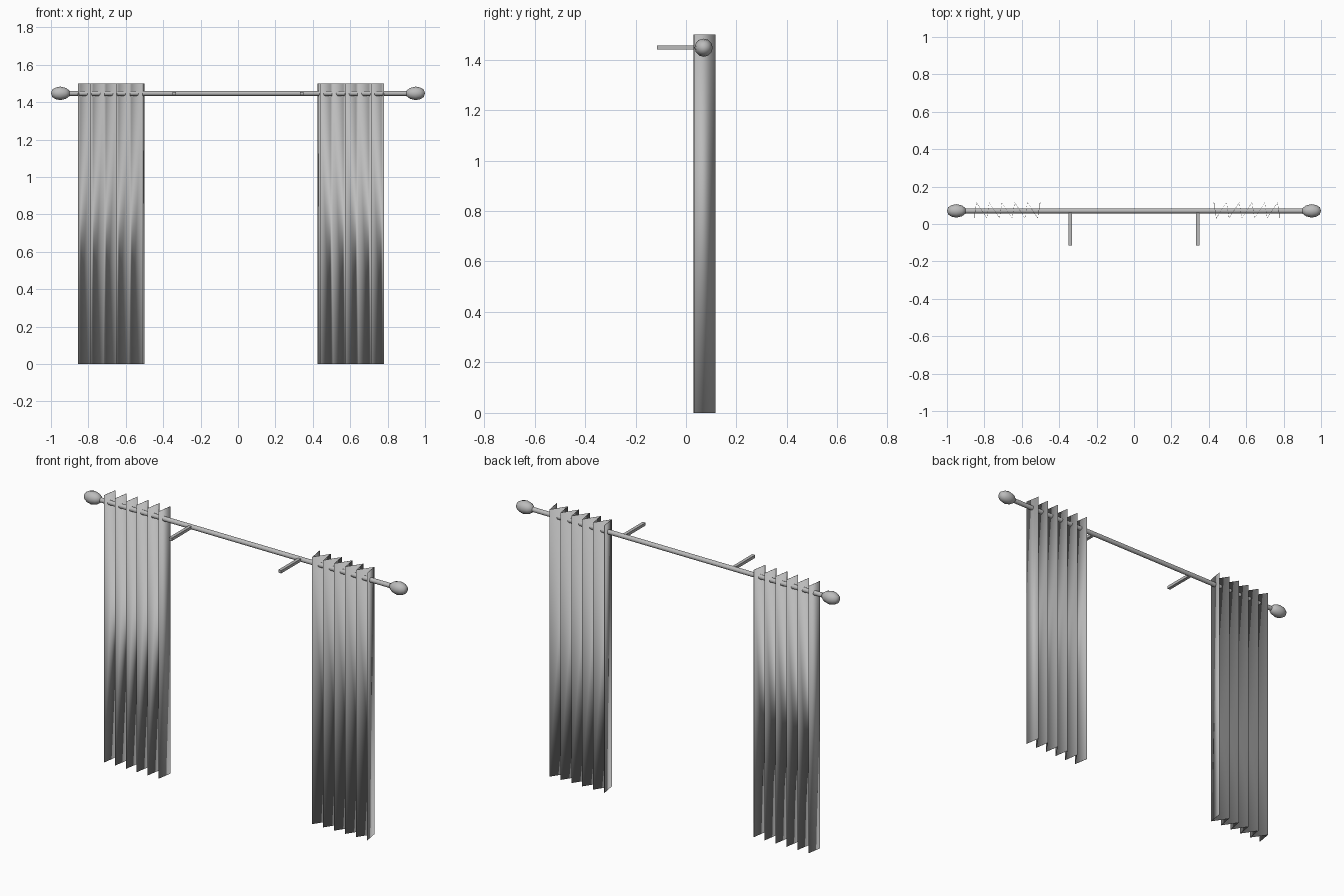
import bpy, bmesh, math
from mathutils import Matrix, Vector

if "Cube" in bpy.data.objects:
    bpy.data.objects.remove(bpy.data.objects["Cube"])

ROD_Y, ROD_Z = 0.07, 1.447
FRONT_Y, BACK_Y, TOP_Z = 0.032, 0.115, 1.5

grey = bpy.data.materials.new("plain grey")
grey.use_nodes = True
grey.diffuse_color = (0.5, 0.5, 0.5, 1)
grey.node_tree.nodes["Principled BSDF"].inputs["Base Color"].default_value = (0.5, 0.5, 0.5, 1)


def add_object(name, bm):
    bmesh.ops.recalc_face_normals(bm, faces=bm.faces)
    mesh = bpy.data.meshes.new(name)
    bm.to_mesh(mesh)
    bm.free()
    mesh.materials.append(grey)
    obj = bpy.data.objects.new(name, mesh)
    bpy.context.collection.objects.link(obj)
    return obj


def smooth(obj):
    for face in obj.data.polygons:
        face.use_smooth = True


def curtain(name, outer_x, side):
    """Pleated sheet running inward from outer_x: short steep folds, then long slanted ones."""
    bm = bmesh.new()
    x, points = outer_x, []
    for fold in range(6):
        points.append((x, FRONT_Y))
        x += side * 0.013
        points.append((x, BACK_Y))
        x += side * 0.055
    columns = [[bm.verts.new((px, py, z)) for z in (0, TOP_Z)] for px, py in points]
    for a, b in zip(columns, columns[1:]):
        bm.faces.new((a[0], b[0], b[1], a[1]))
    obj = add_object(name, bm)
    smooth(obj)
    cloth = obj.modifiers.new("cloth thickness", 'SOLIDIFY')
    cloth.thickness = 0.003
    cloth.offset = 0


def finial(name, side):
    """Turned knob at the rod end, a short profile spun round the rod axis."""
    profile = [(0.9, 0), (0.9, 0.014), (0.92, 0.029), (0.95, 0.036),
               (0.975, 0.031), (0.993, 0.02), (1.0, 0)]
    bm = bmesh.new()
    verts = [bm.verts.new((side * x, ROD_Y, ROD_Z + r)) for x, r in profile]
    edges = [bm.edges.new(pair) for pair in zip(verts, verts[1:])]
    bmesh.ops.spin(bm, geom=verts + edges, cent=(0, ROD_Y, ROD_Z), axis=(1, 0, 0),
                   angle=math.tau, steps=12)
    bmesh.ops.remove_doubles(bm, verts=bm.verts, dist=0.0005)
    smooth(add_object(name, bm))


def bracket(name, x):
    """Square arm holding the rod."""
    bm = bmesh.new()
    place = Matrix.Translation(Vector((x, -0.025, ROD_Z))) @ Matrix.Diagonal((0.018, 0.18, 0.016, 1))
    bmesh.ops.create_cube(bm, size=1, matrix=place)
    add_object(name, bm)


# Rod
bm = bmesh.new()
bmesh.ops.create_cone(bm, cap_ends=True, segments=16, radius1=0.013, radius2=0.013, depth=1.84,
                      matrix=Matrix.Translation((0, ROD_Y, ROD_Z)) @ Matrix.Rotation(math.pi / 2, 4, 'Y'))
rod = add_object("curtain_rod", bm)
for face in rod.data.polygons:
    face.use_smooth = len(face.vertices) == 4

# Mirrored fittings and curtains
for label, side in (("right", -1), ("left", 1)):
    finial(label + "_finial", side)
    bracket(label + "_bracket", side * 0.34)
curtain("right_curtain", -0.855, 1)
curtain("left_curtain", 0.78, -1)
